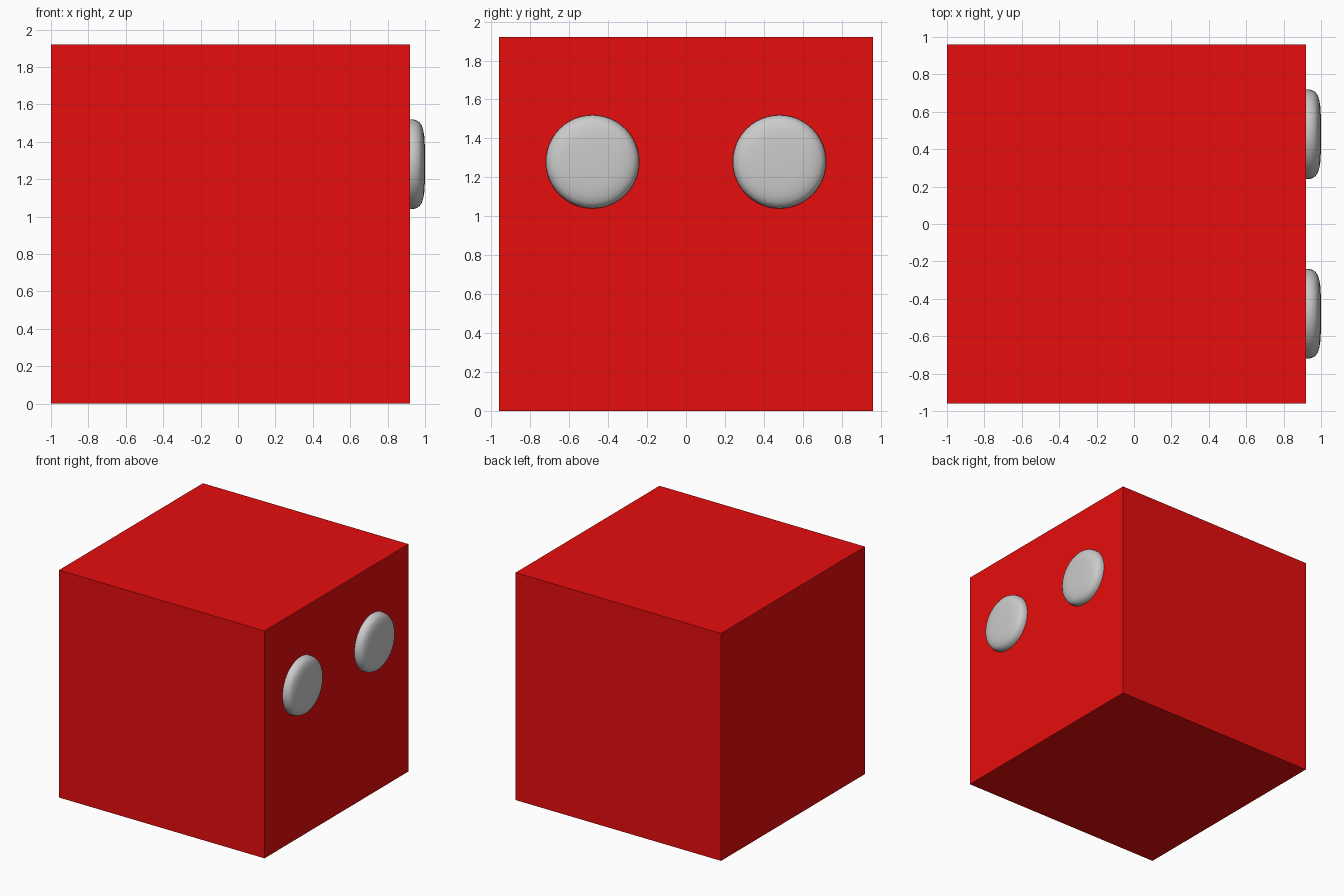
import bpy, bmesh
from math import tau
from mathutils import Matrix, Vector

if "Cube" in bpy.data.objects:
    bpy.data.objects.remove(bpy.data.objects["Cube"])

red = bpy.data.materials.new("red")
red.diffuse_color = (0.8, 0.004, 0.004, 1)
red.use_nodes = True
red.node_tree.nodes["Principled BSDF"].inputs["Base Color"].default_value = red.diffuse_color


def add_object(name, bm, location):
    bmesh.ops.recalc_face_normals(bm, faces=bm.faces)
    mesh = bpy.data.meshes.new(name)
    bm.to_mesh(mesh)
    bm.free()
    obj = bpy.data.objects.new(name, mesh)
    obj.location = location
    bpy.context.collection.objects.link(obj)
    return obj


# Cube body
bm = bmesh.new()
bmesh.ops.create_cube(bm, size=1.92)
body = add_object("body", bm, (-0.04, 0, 0.96))
body.data.materials.append(red)

# Rounded button eye: (distance from the face, radius), turned about x
PROFILE = [(0, 0), (0, 0.24), (0.02, 0.239), (0.035, 0.234), (0.05, 0.225),
           (0.062, 0.208), (0.071, 0.18), (0.076, 0.15), (0.079, 0.1), (0.08, 0)]


def add_eye(name, y):
    bm = bmesh.new()
    verts = [bm.verts.new((x, r, 0)) for x, r in PROFILE]
    edges = [bm.edges.new(pair) for pair in zip(verts, verts[1:])]
    bmesh.ops.spin(bm, geom=verts + edges, axis=(1, 0, 0), cent=(0, 0, 0),
                   angle=tau, steps=48)
    bmesh.ops.remove_doubles(bm, verts=bm.verts, dist=1e-4)
    eye = add_object(name, bm, (0.92, y, 1.28))
    bpy.ops.object.select_all(action="DESELECT")
    eye.select_set(True)
    bpy.context.view_layer.objects.active = eye
    bpy.ops.object.shade_smooth_by_angle()


for side, y in (("left", 0.48), ("right", -0.48)):
    add_eye(side + "_eye", y)
